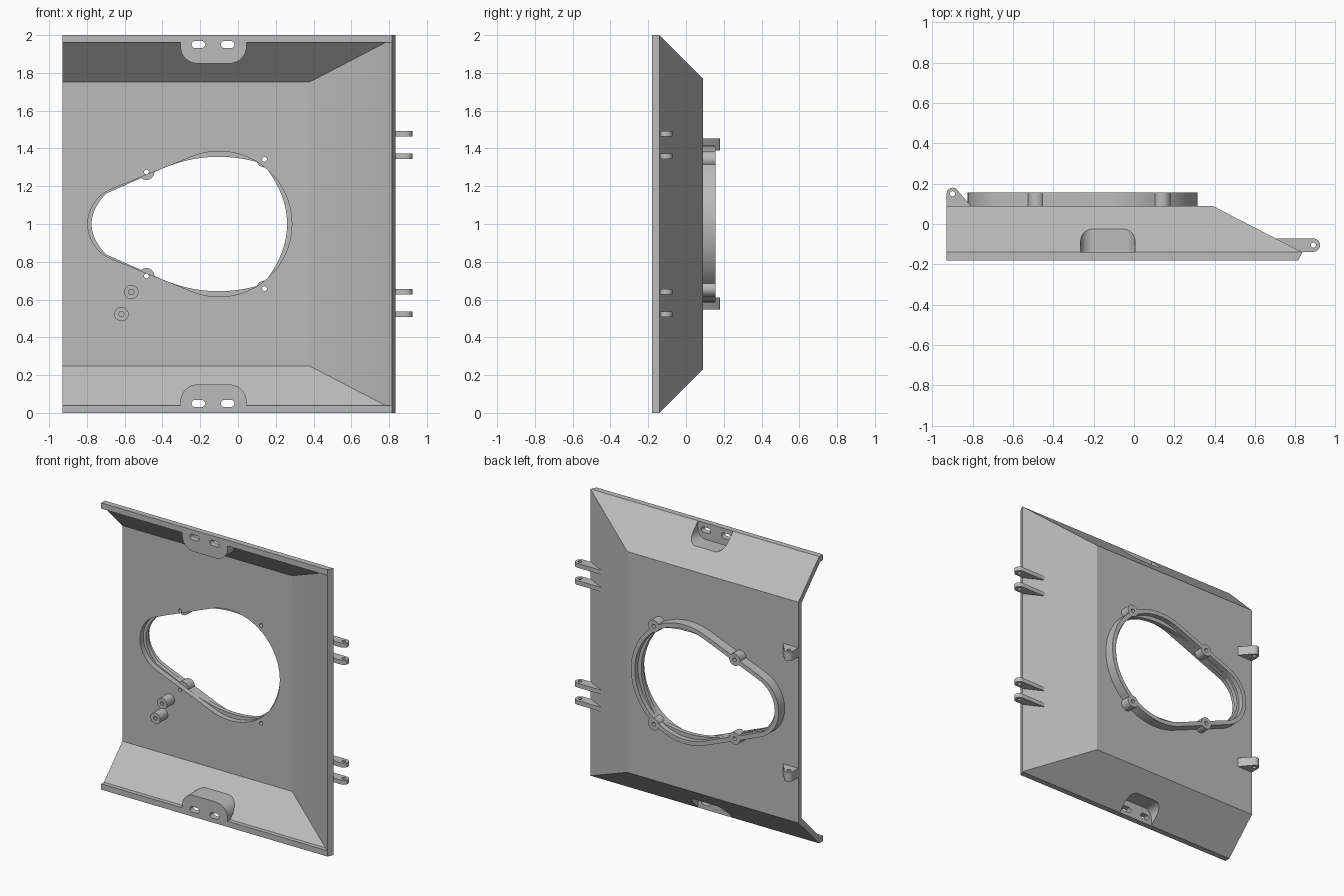
import bpy, bmesh, math
from mathutils import Vector

if "Cube" in bpy.data.objects:
    bpy.data.objects.remove(bpy.data.objects["Cube"])

GREY = (0.5, 0.5, 0.5, 1)
mat = bpy.data.materials.new("grey_plastic")
mat.use_nodes = True
mat.diffuse_color = GREY
mat.node_tree.nodes["Principled BSDF"].inputs["Base Color"].default_value = GREY


def finish(name, bm):
    bmesh.ops.recalc_face_normals(bm, faces=bm.faces)
    mesh = bpy.data.meshes.new(name)
    bm.to_mesh(mesh)
    bm.free()
    obj = bpy.data.objects.new(name, mesh)
    mesh.materials.append(mat)
    bpy.context.collection.objects.link(obj)
    return obj


def prism(name, pts, lo, hi, axis="y"):
    """Extrude a 2D outline along y or z; hi may be a rule of the outline point."""
    def place(p, t):
        return (p[0], t, p[1]) if axis == "y" else (p[0], p[1], t)
    bm = bmesh.new()
    a = [bm.verts.new(place(p, lo)) for p in pts]
    b = [bm.verts.new(place(p, hi(p) if callable(hi) else hi)) for p in pts]
    bm.faces.new(a)
    bm.faces.new(b[::-1])
    for i in range(len(pts)):
        j = (i + 1) % len(pts)
        bm.faces.new((a[i], b[i], b[j], a[j]))
    return finish(name, bm)


def boolean(obj, tool, op):
    mod = obj.modifiers.new(op, "BOOLEAN")
    mod.operation, mod.object, mod.solver = op, tool, "EXACT"
    bpy.context.view_layer.objects.active = obj
    bpy.ops.object.modifier_apply(modifier=mod.name)
    bpy.data.objects.remove(tool)


def cut(obj, *args):
    boolean(obj, prism("cutter", *args), "DIFFERENCE")


def add(obj, *args):
    boolean(obj, prism("addition", *args), "UNION")


def arc(x, y, r, a0, a1, n=24):
    angles = [math.radians(a0 + (a1 - a0) * i / n) for i in range(n + 1)]
    return [(x + r * math.cos(a), y + r * math.sin(a)) for a in angles]


def circle(x, y, r, n=32):
    return arc(x, y, r, 0, 360, n)[:-1]


def bow(p, q, height, n=24):
    """Shallow curve from p to q bulging to its left."""
    p, q = Vector(p), Vector(q)
    d = (q - p).normalized()
    side = Vector((-d.y, d.x))
    return [tuple(p.lerp(q, i / n) + side * height * (1 - (2 * i / n - 1) ** 2))
            for i in range(n + 1)]


def egg(grow=0.0):
    """Egg outline: two circles joined by their tangents."""
    return (arc(-0.1, 1, 0.385 + grow, -112, 112, 48)
            + arc(-0.596, 1, 0.199 + grow, 112, 248, 24))


# Tray shell: U-shaped rings from outer back, round the rim, to inner back
LEFT = -0.93
rings = [(0.09, 0.39, 0.23), (-0.14, 0.835, 0.0), (-0.18, 0.815, 0.0),
         (-0.18, 0.815, 0.04), (-0.15, 0.78, 0.04), (0.054, 0.38, 0.248)]
bm = bmesh.new()
rows = [[bm.verts.new((x, y, z)) for x, z in
         ((LEFT, zb), (xr, zb), (xr, 2 - zb), (LEFT, 2 - zb))]
        for y, xr, zb in rings]
bm.faces.new(rows[0])
bm.faces.new(rows[-1])
for k, (a, b) in enumerate(zip(rows, rows[1:])):
    for i in range(3):
        if i == 1 and k in (1, 2):
            continue
        bm.faces.new((a[i], a[i + 1], b[i + 1], b[i]))
B, C, D = rows[1:4]
bm.faces.new((B[1], C[1], D[1], D[2], C[2], B[2]))
bm.faces.new([r[0] for r in rows] + [r[3] for r in reversed(rows)])
tray = finish("tray", bm)

# Latch pockets in the top and bottom walls
for up in (True, False):
    def flip(pts):
        return pts if up else [(x, 2 - z) for x, z in pts]

    def back(p):
        return 1.835 - (p[1] if up else 2 - p[1])

    def tab(x0, x1, z0, z1, r):
        return flip([(x1, z1), (x0, z1)] + arc(x0 + r, z0 + r, r, 180, 270, 12)
                    + arc(x1 - r, z0 + r, r, 270, 360, 12))

    add(tray, tab(-0.305, 0.045, 1.85, 1.99, 0.09), -0.18, back)
    cut(tray, tab(-0.265, 0.005, 1.885, 2.1, 0.06), -0.14, 0.3)
    for x in (-0.21, -0.055):
        slot = arc(x + 0.017, 1.95, 0.019, -90, 90, 12) + arc(x - 0.017, 1.95, 0.019, 90, 270, 12)
        cut(tray, flip(slot), -0.3, 0.1)

# Egg-shaped opening
cut(tray, egg(), -0.1, 0.2)

# Raised frame round the opening, with an inner lip
frame = prism("opening_frame", egg(0.03), 0.09, 0.157)
cut(frame, egg(), 0.0, 0.3)
lip = (bow((-0.70, 0.84), (-0.70, 1.16), 0.075)
       + bow((-0.42, 1.285), (0.13, 1.32), 0.052)
       + bow((0.14, 1.31), (0.14, 0.69), 0.12)
       + bow((0.13, 0.68), (-0.42, 0.715), 0.052))
ledge = prism("opening_lip", egg(0.01), 0.092, 0.122)
cut(ledge, lip, 0.0, 0.3)
boolean(frame, ledge, "UNION")

# Screw bosses on the frame
for x, dz in ((-0.485, 0.275), (0.14, 0.342)):
    for z in (1 + dz, 1 - dz):
        add(frame, circle(x, z, 0.042), 0.09, 0.157)
        for part in (frame, tray):
            cut(part, circle(x, z, 0.013, 16), -0.1, 0.3)

# Standoffs on the inner panel
standoffs = []
for x, z in ((-0.565, 0.64), (-0.617, 0.523)):
    post = prism("standoff", circle(x, z, 0.038), -0.03, 0.056)
    cut(post, circle(x, z, 0.015, 6), -0.1, 0.053)
    standoffs.append(post)

# Hinge lugs on the sloping side wall
lugs = []
outline = [(0.7, -0.072)] + arc(0.89, -0.105, 0.033, 90, -90, 16) + [(0.82, -0.138)]
for z in (0.522, 0.642, 1.358, 1.478):
    lug = prism("side_hinge_lug", outline, z - 0.015, z + 0.015, "z")
    cut(lug, circle(0.89, -0.105, 0.013, 16), z - 0.1, z + 0.1, "z")
    lugs.append(lug)

# Hinge lugs on the back panel by the open edge
outline = [(-0.93, 0.085)] + arc(-0.9, 0.15, 0.03, 180, 45, 16) + [(-0.81, 0.09), (-0.81, 0.085)]
for z in (0.58, 1.42):
    lug = prism("back_hinge_lug", outline, z - 0.032, z + 0.032, "z")
    cut(lug, circle(-0.9, 0.15, 0.013, 16), z - 0.1, z + 0.1, "z")
    lugs.append(lug)

# Smooth the rounded walls, keep the panel edges sharp
bpy.ops.object.select_all(action="DESELECT")
for obj in [tray, frame] + standoffs + lugs:
    obj.select_set(True)
bpy.context.view_layer.objects.active = tray
bpy.ops.object.shade_smooth_by_angle(angle=math.radians(20))
